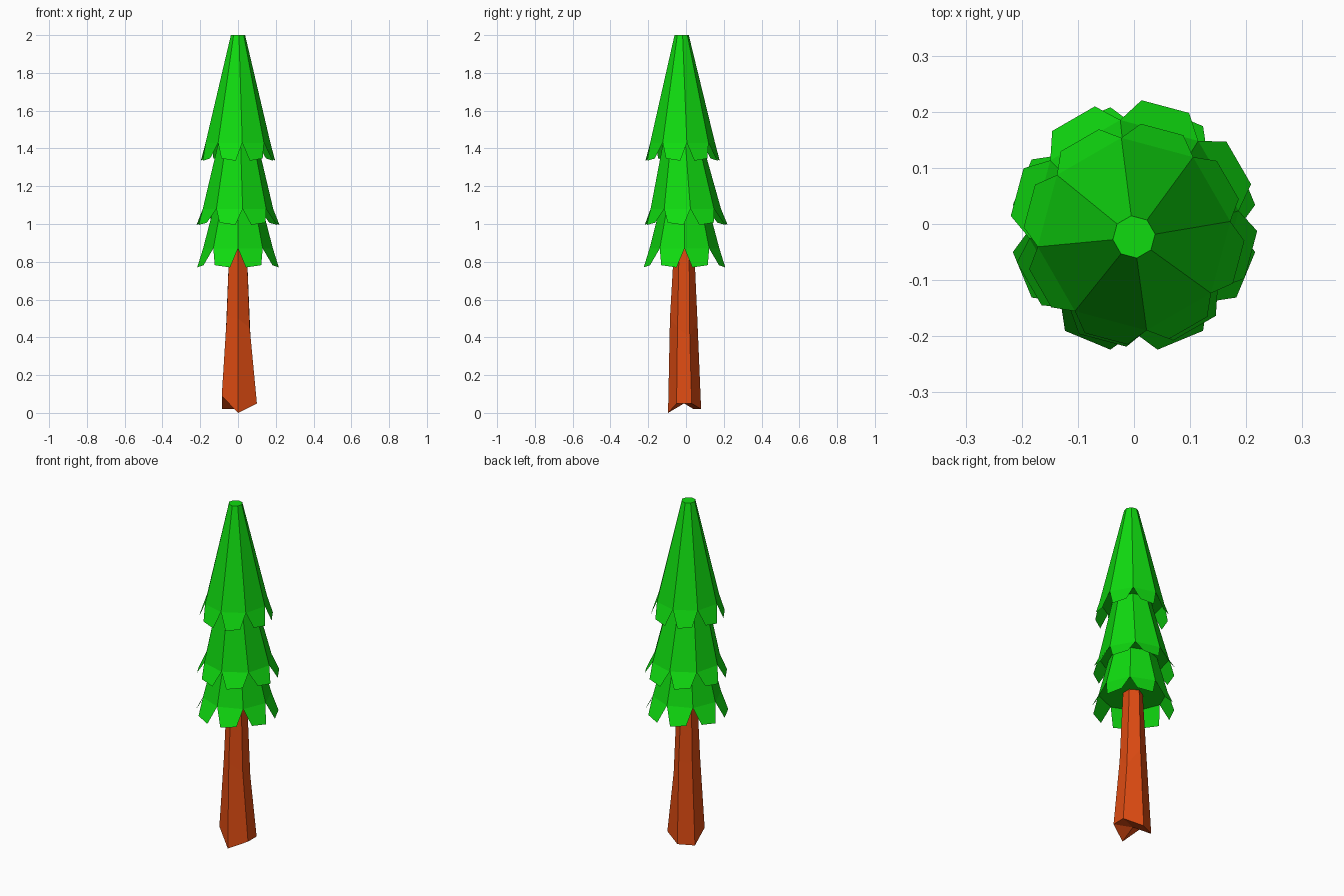
import bpy
import bmesh
import math

if "Cube" in bpy.data.objects:
    bpy.data.objects.remove(bpy.data.objects["Cube"])


def make_material(name, color):
    mat = bpy.data.materials.new(name)
    mat.diffuse_color = (*color, 1.0)
    mat.use_nodes = True
    mat.node_tree.nodes["Principled BSDF"].inputs["Base Color"].default_value = mat.diffuse_color
    return mat


def finish(bm, name, mat):
    mesh = bpy.data.meshes.new(name)
    bm.to_mesh(mesh)
    bm.free()
    mesh.materials.append(mat)
    obj = bpy.data.objects.new(name, mesh)
    bpy.context.collection.objects.link(obj)
    return obj


def polar(radius, degrees, z, cy):
    a = math.radians(degrees)
    return (radius * math.cos(a), cy + radius * math.sin(a), z)


def foliage_tier(name, start, top, valley, tip, mat, sides=8):
    """Faceted cone with one hanging flap per side; rings are (radius, z, centre y)."""
    bm = bmesh.new()
    step = 360 / sides
    angles = [start + step * i for i in range(sides)]
    upper = [bm.verts.new(polar(top[0], a, *top[1:])) for a in angles]
    lower = [bm.verts.new(polar(valley[0], a, *valley[1:])) for a in angles]
    bm.faces.new(upper)
    for i, a in enumerate(angles):
        j = (i + 1) % sides
        bm.faces.new((lower[i], lower[j], upper[j], upper[i]))
        # hanging flap with a blunt, slightly uneven end
        mid = a + step / 2
        lift = 0.012 if i % 2 else 0.0
        c1 = bm.verts.new(polar(tip[0], mid - 11.5, tip[1] + lift, tip[2]))
        c2 = bm.verts.new(polar(tip[0], mid + 11.5, tip[1] + 0.012 - lift, tip[2]))
        bm.faces.new((c1, c2, lower[j], lower[i]))
    # underside
    bm.faces.new(list(reversed(lower)))
    return finish(bm, name, mat)


leaf_green = make_material("leaf green", (0.005, 0.71, 0.005))
bark_brown = make_material("bark brown", (0.72, 0.07, 0.006))

# Foliage, from bottom to top
foliage_tier("lower_foliage", 0.0, (0.12, 1.12, -0.01),
             (0.185, 0.87, -0.008), (0.22, 0.77, -0.008), leaf_green)
foliage_tier("middle_foliage", 7.5, (0.10, 1.45, -0.018),
             (0.188, 1.08, -0.001), (0.22, 0.995, 0.001), leaf_green)
foliage_tier("top_foliage", 7.5, (0.038, 2.0, -0.023),
             (0.173, 1.43, -0.018), (0.197, 1.335, -0.018), leaf_green)

# Trunk: six-sided, tapered, with an uneven foot
foot = [(0.0, -0.095, 0.0), (0.1, -0.05, 0.05), (0.1, 0.03, 0.05),
        (0.0, 0.08, 0.02), (-0.086, 0.04, 0.02), (-0.086, -0.05, 0.09)]
middle = [(0.0, -0.085, 0.5), (0.062, -0.045, 0.45), (0.066, 0.02, 0.4),
          (0.005, 0.06, 0.5), (-0.062, 0.03, 0.48), (-0.06, -0.045, 0.5)]
crown = [polar(0.052, -90 + 60 * i, 0.9, -0.01) for i in range(6)]

bm = bmesh.new()
rings = [[bm.verts.new(p) for p in ring] for ring in (foot, middle, crown)]
for low, high in zip(rings, rings[1:]):
    for i in range(6):
        j = (i + 1) % 6
        bm.faces.new((low[i], low[j], high[j], high[i]))
bm.faces.new(rings[-1])
# hollowed sole
sole = bm.verts.new((0.0, -0.01, 0.05))
for i in range(6):
    bm.faces.new((rings[0][(i + 1) % 6], rings[0][i], sole))
finish(bm, "trunk", bark_brown)
